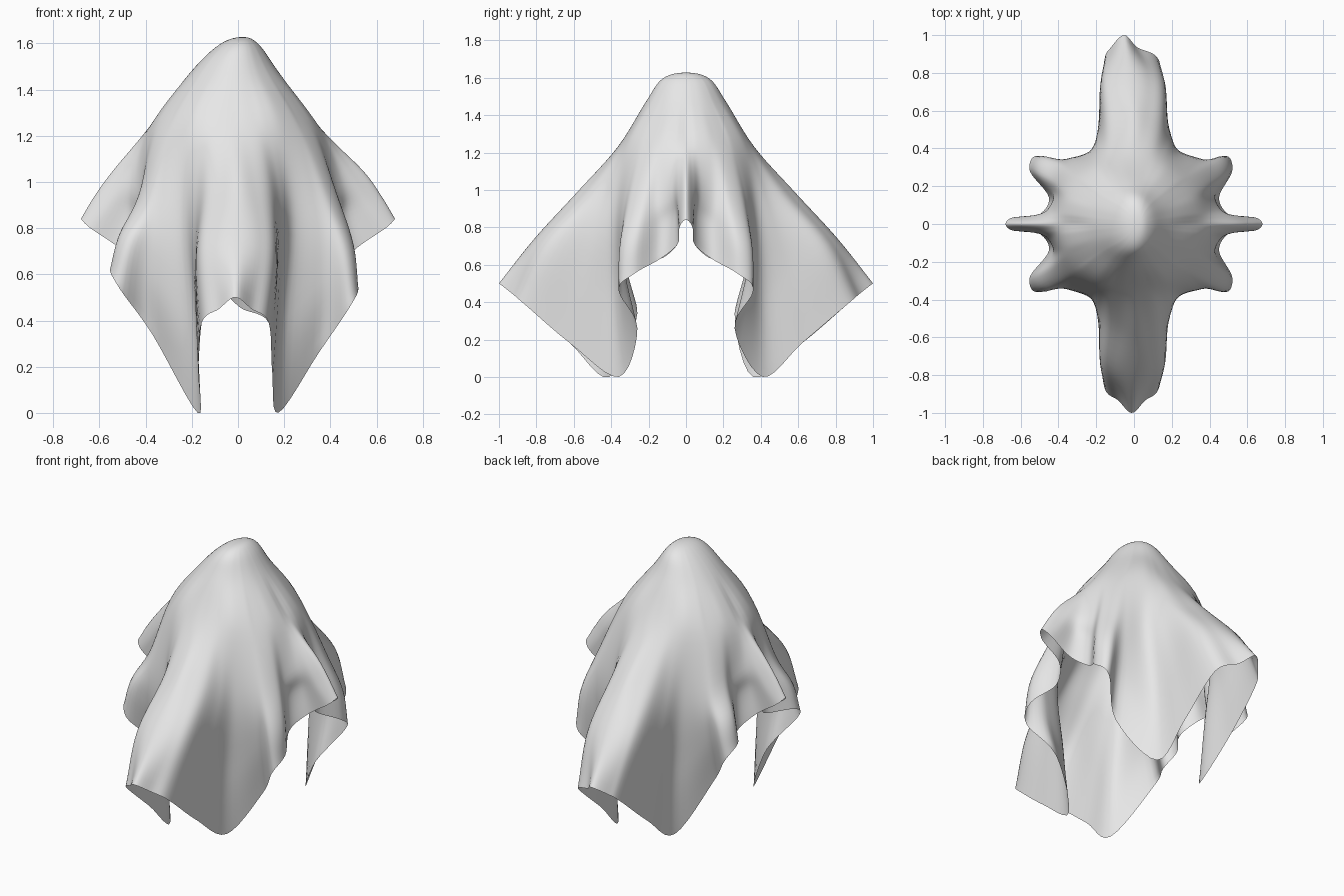
import bpy
import bmesh
from math import hypot
from mathutils import Vector

if "Cube" in bpy.data.objects:
    bpy.data.objects.remove(bpy.data.objects["Cube"])

STEPS = 6  # spline subdivisions between neighbouring control points

# Crown of the drape: centre x, radius in x, radius in y, height
CROWN = [(.005, .085, .125, 1.605), (-.015, .195, .215, 1.48),
         (-.015, .375, .365, 1.24)]
APEX = Vector((0.02, 0, 1.637))

# Fold lines of one quarter, front centre to side centre: shoulder, skirt, hem
FOLDS = [
    [(0, -.58, 1.0), (0, -.81, .75), (0, -1, .51)],              # front tip
    [(.07, -.56, .99), (.1, -.79, .73), (.07, -.935, .46)],      # beside the tip
    [(.14, -.52, .97), (.17, -.72, .7), (.145, -.865, .4)],      # front edge
    [(.19, -.45, .9), (.18, -.55, .55), (.16, -.62, .19)],       # inner panel
    [(.24, -.38, .85), (.2, -.39, .42), (.175, -.385, .01)],     # cloth corner
    [(.34, -.34, .87), (.36, -.33, .58), (.35, -.26, .27)],      # inner lobe
    [(.4, -.31, .91), (.46, -.355, .7), (.485, -.36, .47)],      # lobe
    [(.43, -.23, .95), (.5, -.27, .74), (.52, -.28, .56)],       # outer lobe
    [(.42, -.15, .96), (.43, -.14, .82), (.45, -.14, .64)],      # side valley
    [(.45, -.08, 1.0), (.47, -.055, .87), (.51, -.045, .72)],    # side fold
    [(.5, -.04, 1.04), (.57, -.04, .91), (.64, -.035, .81)],     # side edge
    [(.54, 0, 1.06), (.62, 0, .95), (.68, 0, .85)],              # side tip
]
LAST = len(FOLDS) - 1


def fold_line(k, sx, sy):
    """Control points from apex to hem for fold k in the given quarter."""
    x, y, _ = FOLDS[k][0]
    size = hypot(x, y)
    line = [APEX.copy()]
    for centre, rx, ry, z in CROWN:
        line.append(Vector((centre + sx * rx * x / size, sy * ry * y / size, z)))
    for row, (x, y, z) in enumerate(FOLDS[k]):
        p = Vector((sx * x, sy * y, z))
        if sx < 0 and k in (5, 6, 7):   # the right lobes sit wider and higher
            p.x *= 1 + .03 * row
            p.z += .04 * row
        if sy < 0 and k < 2:            # the back tip leans sideways
            p.x -= .02 * row
        if k < 4:                       # front and back strips sit off centre
            p.x -= .006 * row
        if k == 4:                      # the hanging corners swing round
            p.y += .013 * sx * row
        line.append(p)
    return line


def spline(a, b, c, d, t):
    """Catmull-Rom point between b and c."""
    return (b * 2 + (c - a) * t + (a * 2 - b * 5 + c * 4 - d) * t ** 2
            + (b * 3 - a - c * 3 + d) * t ** 3) / 2


# All fold lines in order around the drape
lines = [fold_line(k, 1, 1) for k in range(LAST)]
lines += [fold_line(k, 1, -1) for k in range(LAST, 0, -1)]
lines += [fold_line(k, -1, -1) for k in range(LAST)]
lines += [fold_line(k, -1, 1) for k in range(LAST, 0, -1)]
count = len(lines)

# Smooth each line down its length, carrying the curve over the apex
smooth = []
for i, line in enumerate(lines):
    opposite = lines[(i + count // 2) % count]
    pts = [opposite[1]] + line + [line[-1] * 2 - line[-2]]
    fine = [spline(*pts[j:j + 4], s / STEPS)
            for j in range(len(line) - 1) for s in range(STEPS)]
    smooth.append(fine + [line[-1]])

# Skin the lines into one sheet, smoothing around the drape
bm = bmesh.new()
grid = []
for i in range(count):
    near = [smooth[(i + o) % count] for o in (-1, 0, 1, 2)]
    for s in range(STEPS):
        grid.append([bm.verts.new(spline(*four, s / STEPS))
                     for four in zip(*near)])
for i, column in enumerate(grid):
    following = grid[(i + 1) % len(grid)]
    for j in range(len(column) - 1):
        bm.faces.new((column[j], column[j + 1], following[j + 1], following[j]))
bmesh.ops.remove_doubles(bm, verts=bm.verts, dist=1e-5)
floor = min(v.co.z for v in bm.verts)
bmesh.ops.translate(bm, verts=bm.verts, vec=(0, 0, -floor))

mesh = bpy.data.meshes.new("draped_cloth")
bm.to_mesh(mesh)
bm.free()
cloth = bpy.data.objects.new("draped_cloth", mesh)
bpy.context.collection.objects.link(cloth)

# Plain pale grey fabric
fabric = bpy.data.materials.new("pale_grey_fabric")
fabric.use_nodes = True
colour = (0.8, 0.8, 0.8, 1)
fabric.diffuse_color = colour
fabric.node_tree.nodes["Principled BSDF"].inputs["Base Color"].default_value = colour
mesh.materials.append(fabric)

for polygon in mesh.polygons:
    polygon.use_smooth = True
